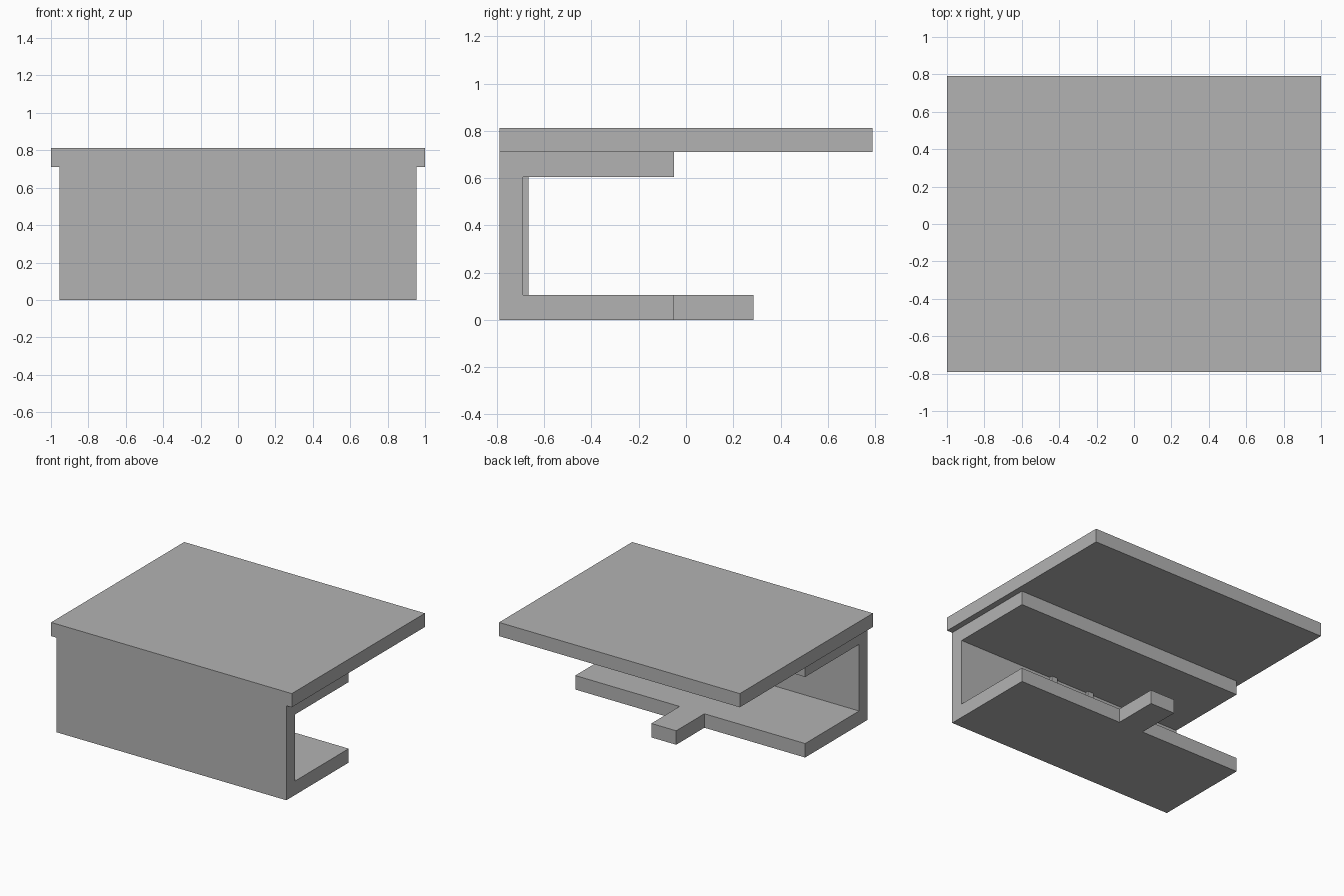
import bpy

cube = bpy.data.objects.get("Cube")
if cube:
    bpy.data.objects.remove(cube, do_unlink=True)

# Single plain grey
grey = bpy.data.materials.new("plain grey")
grey.use_nodes = True
colour = (0.45, 0.45, 0.45, 1)
grey.diffuse_color = colour
grey.node_tree.nodes["Principled BSDF"].inputs["Base Color"].default_value = colour


def extrude_profile(name, outline, axis, start, end):
    """Solid made by sweeping a flat outline along the x or z axis."""
    def place(p, t):
        return (t, p[0], p[1]) if axis == "x" else (p[0], p[1], t)
    n = len(outline)
    verts = [place(p, t) for t in (start, end) for p in outline]
    sides = [(i, (i + 1) % n, n + (i + 1) % n, n + i) for i in range(n)]
    caps = [tuple(reversed(range(n))), tuple(range(n, 2 * n))]
    mesh = bpy.data.meshes.new(name)
    mesh.from_pydata(verts, [], sides + caps)
    mesh.materials.append(grey)
    obj = bpy.data.objects.new(name, mesh)
    bpy.context.collection.objects.link(obj)
    return obj


def rectangle(a0, a1, b0, b1):
    return [(a0, b0), (a1, b0), (a1, b1), (a0, b1)]


FRONT, INNER, BACK = -0.79, -0.69, -0.05
FLOOR, CEILING, SHELF = 0.105, 0.605, 0.71
HALF = 0.955
MIDDLE = -0.015

# Wide top board, overhanging the body
extrude_profile("top_board", rectangle(-1, 1, FRONT, -FRONT), "z", SHELF, 0.813)

# C-shaped body: upper shelf and front wall
extrude_profile("front_wall_and_shelf",
                [(FRONT, FLOOR), (INNER, FLOOR), (INNER, CEILING),
                 (BACK, CEILING), (BACK, SHELF), (FRONT, SHELF)],
                "x", -HALF, HALF)

# Base plate with a tab sticking out at the back
left, right = MIDDLE + 0.103, MIDDLE - 0.103
extrude_profile("base_plate",
                [(-HALF, FRONT), (HALF, FRONT), (HALF, BACK), (left, BACK),
                 (left, 0.285), (right, 0.285), (right, BACK), (-HALF, BACK)],
                "z", 0, FLOOR)

# Two slim upright ribs on the inside of the front wall
for side, sign in (("left", 1), ("right", -1)):
    x = MIDDLE + sign * 0.16
    extrude_profile(side + "_wall_rib",
                    rectangle(x - 0.025, x + 0.025, INNER, INNER + 0.024),
                    "z", FLOOR, CEILING)
